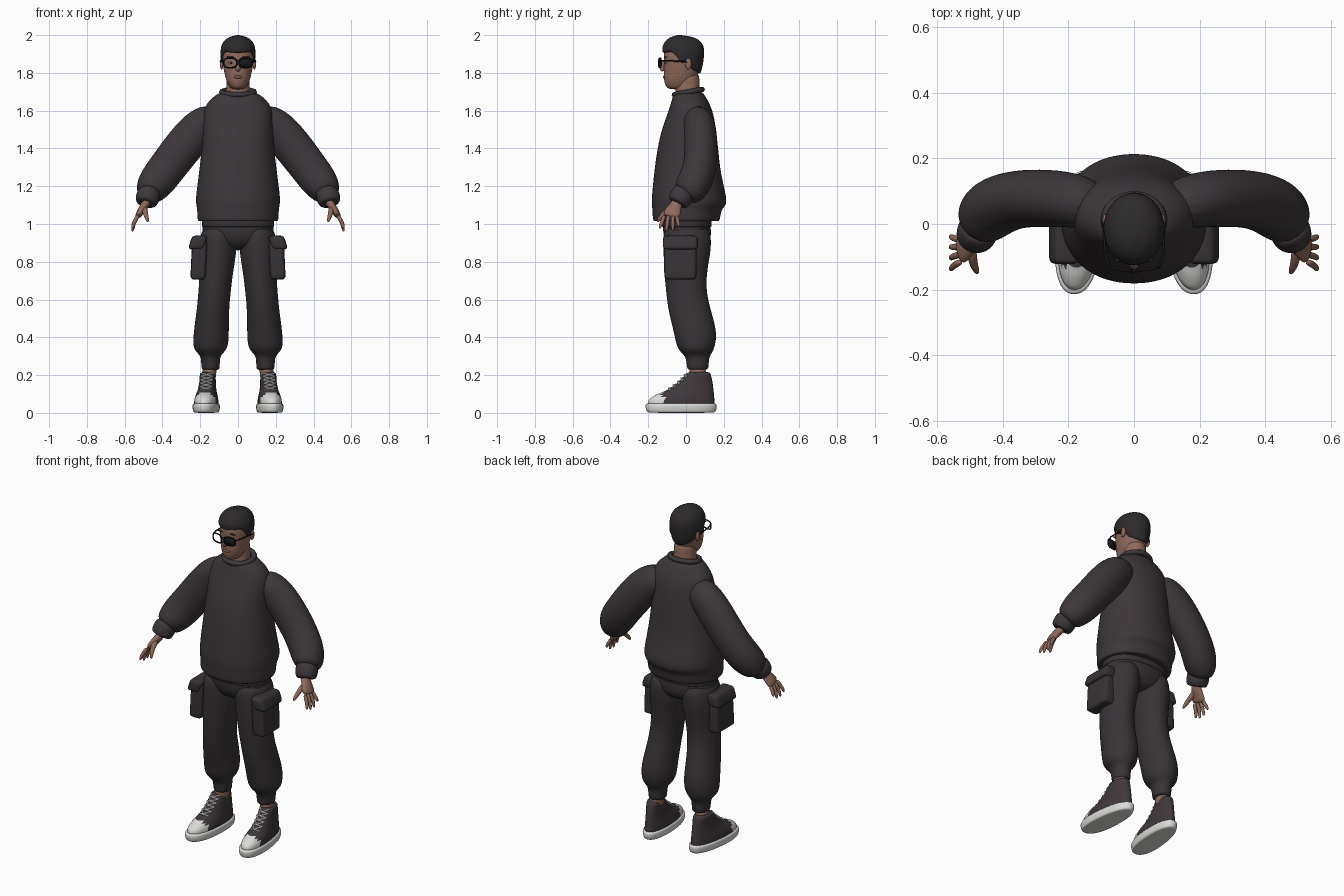
import bpy, bmesh, math
from mathutils import Vector

cube = bpy.data.objects.get("Cube")
if cube:
    bpy.data.objects.remove(cube, do_unlink=True)


def material(name, red, green, blue):
    mat = bpy.data.materials.new(name)
    mat.use_nodes = True
    colour = (red, green, blue, 1)
    mat.diffuse_color = colour
    mat.node_tree.nodes["Principled BSDF"].inputs["Base Color"].default_value = colour
    return mat


SWEATER = material("charcoal fleece", .046, .037, .042)
TROUSERS = material("dark cotton", .038, .032, .036)
HAIR = material("black hair", .026, .023, .025)
SKIN = material("brown skin", .28, .145, .105)
LIPS = material("lip tone", .2, .085, .07)
CANVAS = material("shoe canvas", .05, .039, .045)
RUBBER = material("white rubber", .7, .7, .68)
FRAME = material("black plastic", .01, .01, .012)
EYE = material("eye white", .5, .47, .45)


def finish(obj, mats, mirror, levels):
    """Link an object, give it colours, mirroring and smoothing."""
    bpy.context.collection.objects.link(obj)
    for mat in mats:
        obj.data.materials.append(mat)
    if mirror:
        obj.modifiers.new("Mirror", "MIRROR").use_mirror_merge = False
    if levels:
        sub = obj.modifiers.new("Subdivision", "SUBSURF")
        sub.levels = sub.render_levels = levels
    return obj


def skin(name, rings, *mats, mirror=False, levels=2, rule=None, warp=None, caps=True):
    """Join matching rings of points into one smooth surface."""
    bm = bmesh.new()
    rows = [[bm.verts.new(warp(p) if warp else p) for p in ring] for ring in rings]
    count = len(rows[0])
    for low, high in zip(rows, rows[1:]):
        for i in range(count):
            j = (i + 1) % count
            bm.faces.new((low[i], low[j], high[j], high[i]))
    if caps:
        bm.faces.new(rows[0][::-1])
        bm.faces.new(rows[-1])
    bmesh.ops.recalc_face_normals(bm, faces=bm.faces)
    for face in bm.faces:
        face.smooth = True
        if rule:
            face.material_index = rule(face.calc_center_median())
    mesh = bpy.data.meshes.new(name)
    bm.to_mesh(mesh)
    bm.free()
    return finish(bpy.data.objects.new(name, mesh), mats, mirror, levels)


def ellipse(centre, u, v, square=2.0, count=24):
    points = []
    for i in range(count):
        a = math.tau * i / count
        c, s = math.cos(a), math.sin(a)
        points.append(centre + u * math.copysign(abs(c) ** (2 / square), c)
                      + v * math.copysign(abs(s) ** (2 / square), s))
    return points


def slices(name, rows, *mats, square=2.0, **options):
    """Level sections: height, centre x, half width, front y, back y."""
    rings = [ellipse(Vector((cx, (front + back) / 2, z)), Vector((half, 0, 0)),
                     Vector((0, (back - front) / 2, 0)), square)
             for z, cx, half, front, back in rows]
    return skin(name, rings, *mats, **options)


def tube(name, rows, *mats, count=16, **options):
    """Sections square to a path: x, y, z, thickness, breadth."""
    path = [Vector(row[:3]) for row in rows]
    rings = []
    for i, row in enumerate(rows):
        t = (path[min(i + 1, len(path) - 1)] - path[max(i - 1, 0)]).normalized()
        v = Vector((0, 1, 0))
        v = (v - t * v.dot(t)).normalized()
        rings.append(ellipse(path[i], v.cross(t) * row[3], v * row[4], count=count))
    return skin(name, rings, *mats, **options)


def blob(name, centre, size, mat, mirror=False):
    rings = [ellipse(Vector(centre) + Vector((0, 0, size[2] * math.sin(a))),
                     Vector((size[0] * math.cos(a), 0, 0)),
                     Vector((0, size[1] * math.cos(a), 0)), count=12)
             for a in [math.radians(d) for d in range(-80, 81, 20)]]
    return skin(name, rings, mat, mirror=mirror, levels=1)


def cord(name, lines, radius, mat, cyclic=False, mirror=False):
    curve = bpy.data.curves.new(name, "CURVE")
    curve.dimensions = "3D"
    curve.bevel_depth, curve.bevel_resolution = radius, 2
    curve.use_fill_caps = True
    for line in lines:
        spline = curve.splines.new("POLY")
        spline.points.add(len(line) - 1)
        spline.use_cyclic_u = cyclic
        spline.use_smooth = True
        for point, co in zip(spline.points, line):
            point.co = (*co, 1)
    return finish(bpy.data.objects.new(name, curve), [mat], mirror, 0)


def block(name, centre, size, mat, tilt):
    """Soft padded box on both sides."""
    bm = bmesh.new()
    bmesh.ops.create_cube(bm, size=1)
    for vert in bm.verts:
        x, y, z = (a * b for a, b in zip(vert.co, size))
        vert.co = Vector(centre) + Vector((x + tilt * z, y, z))
    bmesh.ops.bevel(bm, geom=bm.edges[:], offset=.02, segments=3, affect="EDGES", profile=.5)
    for face in bm.faces:
        face.smooth = True
    mesh = bpy.data.meshes.new(name)
    bm.to_mesh(mesh)
    bm.free()
    return finish(bpy.data.objects.new(name, mesh), [mat], True, 1)


def lookup(table, key):
    """Straight-line interpolation in a table sorted by its first column."""
    key = min(max(key, table[0][0]), table[-1][0])
    for a, b in zip(table, table[1:]):
        if key <= b[0]:
            f = (key - a[0]) / (b[0] - a[0])
            return [p + (q - p) * f for p, q in zip(a[1:], b[1:])]


# Sweater body, sleeves, cuffs and collar
slices("sweater_body", [
    (1.02, 0, .19, -.15, .15), (1.01, 0, .212, -.172, .176), (1.03, 0, .217, -.178, .182),
    (1.08, 0, .218, -.18, .19), (1.095, 0, .222, -.182, .212), (1.13, 0, .226, -.184, .218),
    (1.19, 0, .219, -.178, .204), (1.29, 0, .206, -.168, .182), (1.4, 0, .192, -.153, .172),
    (1.5, 0, .187, -.13, .16), (1.58, 0, .187, -.1, .148), (1.64, 0, .17, -.08, .125),
    (1.685, 0, .118, -.068, .098), (1.7, 0, .085, -.06, .085)], SWEATER, square=2.15)
tube("sleeves", [
    (.1, .05, 1.575, .075, .07), (.19, .075, 1.53, .104, .087), (.29, .08, 1.41, .107, .09),
    (.37, .075, 1.305, .102, .09), (.43, .05, 1.225, .101, .095), (.465, .015, 1.175, .084, .089),
    (.475, -.012, 1.15, .06, .064)], SWEATER, mirror=True)
tube("sleeve_cuffs", [
    (.468, 0, 1.178, .05, .055), (.472, -.014, 1.16, .064, .065), (.48, -.03, 1.135, .064, .063),
    (.486, -.045, 1.112, .058, .056), (.487, -.047, 1.108, .04, .04)], SWEATER, mirror=True)
collar = ellipse(Vector((0, .012, 1.698)), Vector((.086, 0, 0)), Vector((0, .073, .014)), count=40)
cord("sweater_collar", [collar], .015, SWEATER, cyclic=True)

# Trousers with gathered ankles and side pockets
slices("trouser_seat", [
    (1.06, 0, .18, -.12, .12), (1.0, 0, .188, -.124, .13), (.94, 0, .192, -.122, .136),
    (.89, 0, .165, -.1, .12), (.86, 0, .08, -.05, .07)], TROUSERS, square=2.3)
slices("trouser_legs", [
    (1.0, .1, .085, -.115, .12), (.92, .104, .1, -.122, .136), (.84, .109, .1, -.12, .13),
    (.73, .116, .088, -.115, .108), (.63, .125, .086, -.105, .11), (.545, .133, .086, -.095, .132),
    (.44, .141, .093, -.068, .162), (.38, .143, .095, -.056, .16), (.335, .147, .088, -.042, .148),
    (.31, .146, .06, -.015, .132), (.29, .146, .05, 0, .122), (.24, .145, .049, .005, .12),
    (.225, .145, .044, .01, .114)], TROUSERS, mirror=True)
slices("waistband", [(1.03, 0, .186, -.125, .13), (1.025, 0, .193, -.13, .136),
                     (.985, 0, .195, -.13, .138), (.98, 0, .187, -.12, .13)],
       TROUSERS, square=2.3)
block("cargo_pockets", (.207, -.03, .81), (.082, .172, .21), TROUSERS, -.05)
block("pocket_flaps", (.212, -.03, .902), (.085, .186, .075), TROUSERS, -.3)

# Ankles and high-top shoes
slices("ankles", [(.26, .148, .036, .02, .1), (.2, .153, .038, .015, .11),
                  (.17, .155, .035, .02, .11)], SKIN, mirror=True)


def foot(p):
    """Widen towards the toe and turn the foot outwards."""
    return Vector((.165 + p[0] * (1 - .35 * p[1]) - .08 * p[1], p[1], p[2]))


UPPER = [(.04, 0, .062, -.205, .155), (.07, 0, .062, -.2, .152), (.095, 0, .056, -.165, .15),
         (.12, 0, .049, -.1, .147), (.16, 0, .044, -.045, .142), (.205, 0, .043, 0, .132),
         (.218, 0, .036, .008, .125)]
fine = [(z, *lookup(UPPER, z)) for z in [.04 + .178 * i / 16 for i in range(17)]]
slices("shoe_uppers", fine, CANVAS, RUBBER, square=2.2, mirror=True, levels=1, warp=foot,
       rule=lambda c: int(c.y < -.125 and c.z < .108))
slices("shoe_soles", [
    (0, 0, .058, -.195, .145), (.004, 0, .066, -.209, .158), (.025, 0, .07, -.216, .165),
    (.046, 0, .07, -.216, .165), (.053, 0, .06, -.205, .155)],
    RUBBER, square=2.3, mirror=True, warp=foot)
laces = []
for i in range(5):
    z = .12 + .018 * i
    low, high = lookup(UPPER, z)[2], lookup(UPPER, z + .018)[2]
    for side in (-.03, .03):
        laces.append([foot(p) for p in ((side, low + .018, z), (0, (low + high) / 2 - .004, z + .009),
                                        (-side, high + .018, z + .018))])
cord("shoe_laces", laces, .0045, RUBBER, mirror=True)

# Hands
tube("palms", [(.476, -.04, 1.13, .024, .028), (.495, -.055, 1.095, .022, .032),
               (.517, -.072, 1.065, .02, .046), (.534, -.08, 1.035, .015, .046)], SKIN, mirror=True)
fingers = {"index": (-.114, -.138, .975), "middle": (-.092, -.104, .96),
           "ring": (-.07, -.07, .962), "little": (-.049, -.038, .984)}
for finger, (base, tip, z) in fingers.items():
    tube(finger + "_fingers", [(.526, base, 1.05, .012, .012), (.55, (base + tip) / 2, 1.01, .011, .011),
                               (.558, tip, z + .01, .009, .009), (.558, tip, z, .004, .004)],
         SKIN, mirror=True, count=8)
tube("thumbs", [(.495, -.07, 1.09, .018, .018), (.492, -.115, 1.06, .015, .015),
                (.48, -.143, 1.025, .011, .011), (.477, -.15, 1.01, .005, .005)],
     SKIN, mirror=True, count=8)

# Neck, head and face
slices("neck", [(1.64, 0, .07, -.06, .08), (1.7, 0, .064, -.056, .074), (1.75, 0, .06, -.058, .072),
                (1.81, 0, .06, -.04, .07)], SKIN)
slices("head", [
    (1.712, 0, .03, -.088, .01), (1.726, 0, .046, -.108, .03), (1.76, 0, .063, -.118, .05),
    (1.8, 0, .073, -.118, .07), (1.85, 0, .082, -.117, .084), (1.9, 0, .085, -.12, .089),
    (1.95, 0, .074, -.105, .08), (1.98, 0, .05, -.07, .05)], SKIN, square=2.15)
tube("nose", [(0, -.108, 1.872, .006, .008), (0, -.122, 1.845, .01, .009),
              (0, -.129, 1.823, .014, .015), (0, -.12, 1.808, .012, .01)], SKIN, count=10)
blob("ears", (.087, .012, 1.848), (.01, .018, .03), SKIN, mirror=True)
blob("eyes", (.036, -.105, 1.852), (.015, .006, .006), EYE, mirror=True)
blob("irises", (.036, -.11, 1.852), (.006, .003, .006), FRAME, mirror=True)
blob("eyebrows", (.038, -.109, 1.884), (.023, .007, .004), HAIR, mirror=True)
blob("mouth", (0, -.114, 1.778), (.026, .009, .009), LIPS)

# Short hair cap whose lower edge follows a hairline around the head
SHAPE = [(1.78, .07, -.12, .074), (1.85, .089, -.123, .091), (1.9, .094, -.126, .097),
         (1.94, .09, -.125, .094), (1.97, .075, -.109, .077), (1.99, .047, -.082, .042),
         (2.0, .008, -.045, -.025)]
HAIRLINE = [(-1, 1.908), (-.6, 1.915), (-.3, 1.885), (-.1, 1.848), (.05, 1.848), (.2, 1.88),
            (.45, 1.82), (1, 1.795)]
hair = []
for row in range(-1, 13):
    ring = []
    for i in range(48):
        a = math.tau * i / 48
        edge = lookup(HAIRLINE, math.sin(a))[0]
        z = edge + (2 - edge) * math.sin(max(row, 0) / 12 * math.pi / 2)
        half, front, back = lookup(SHAPE, z)
        grow = .88 if row < 0 else 1
        ring.append((half * grow * math.cos(a),
                     (front + back) / 2 + (back - front) / 2 * grow * math.sin(a), z))
    hair.append(ring)
skin("hair", hair, HAIR, levels=1)

# Glasses, one lens dark
rim = ellipse(Vector((.041, -.138, 1.853)), Vector((.034, .006, 0)), Vector((0, 0, .025)), 3, 32)
cord("glasses_rims", [rim], .004, FRAME, cyclic=True, mirror=True)
cord("glasses_arms", [[(.075, -.132, 1.864), (.088, -.09, 1.864), (.093, .0, 1.86),
                       (.091, .02, 1.845)]], .004, FRAME, mirror=True)
cord("glasses_bridge", [[(-.01, -.142, 1.86), (0, -.144, 1.864), (.01, -.142, 1.86)]], .004, FRAME)
skin("dark_lens", [rim, [p + Vector((0, .004, 0)) for p in rim]], FRAME, levels=0)
